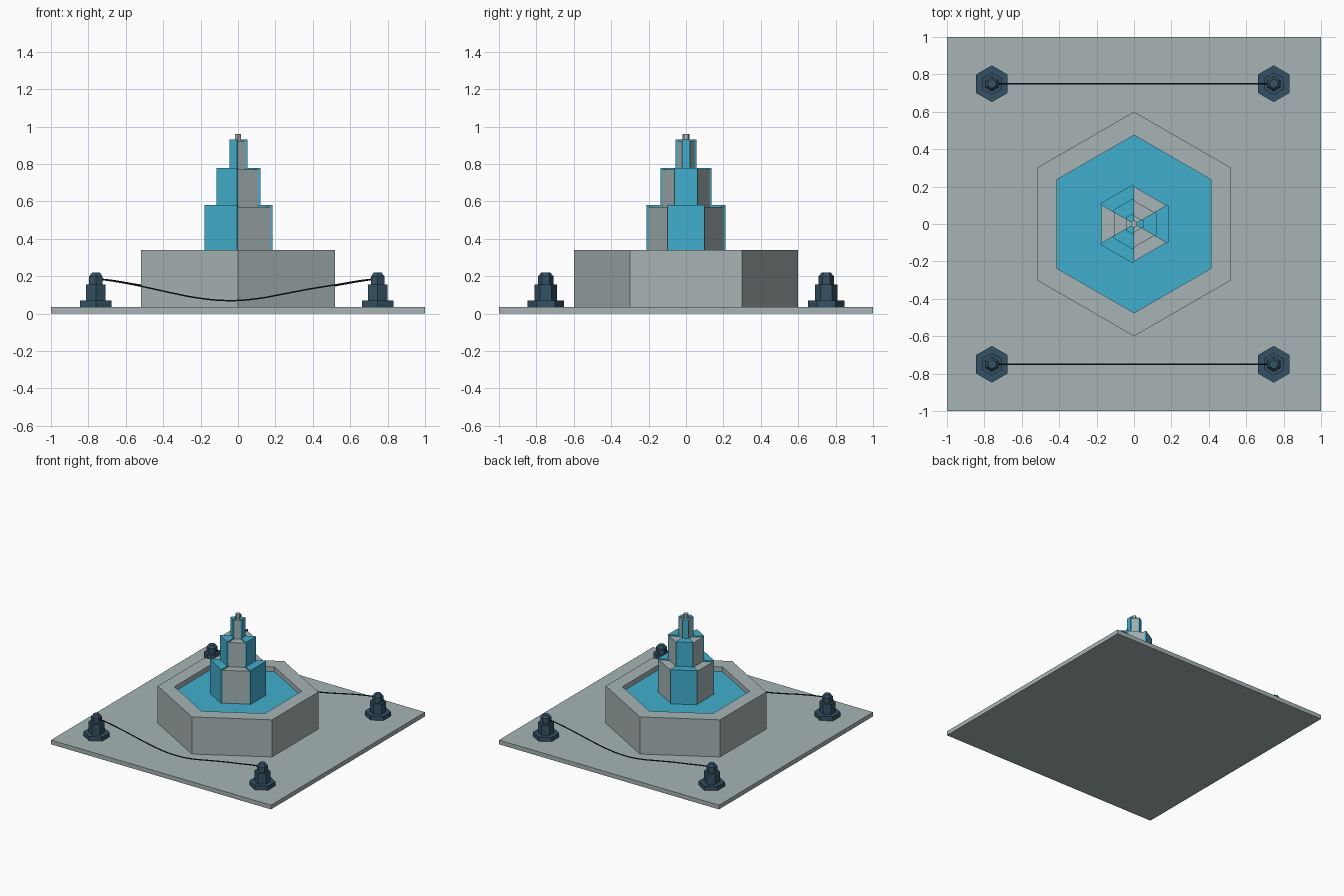
import bpy, math
from mathutils import Vector

if "Cube" in bpy.data.objects:
    bpy.data.objects.remove(bpy.data.objects["Cube"])


def material(name, rgb):
    m = bpy.data.materials.new(name)
    m.diffuse_color = (*rgb, 1)
    m.use_nodes = True
    m.node_tree.nodes["Principled BSDF"].inputs["Base Color"].default_value = m.diffuse_color
    return m


STONE = material("grey_stone", (0.385, 0.455, 0.455))
WATER = material("blue_water", (0.052, 0.43, 0.61))
IRON = material("navy_iron", (0.034, 0.083, 0.127))
ROPE = material("dark_rope", (0.012, 0.025, 0.034))


def mesh_object(name, verts, faces, mat):
    me = bpy.data.meshes.new(name)
    me.from_pydata(verts, [], faces)
    me.materials.append(mat)
    ob = bpy.data.objects.new(name, me)
    bpy.context.collection.objects.link(ob)
    return ob


def prism(name, outline, z0, z1, mat):
    """Extrude a counter-clockwise outline from z0 to z1."""
    n = len(outline)
    verts = [(p[0], p[1], z) for z in (z0, z1) for p in outline]
    faces = [tuple(reversed(range(n))), tuple(range(n, 2 * n))]
    faces += [(i, (i + 1) % n, n + (i + 1) % n, n + i) for i in range(n)]
    return mesh_object(name, verts, faces, mat)


def corner(r, i):
    a = math.radians(60 * i - 30)
    return Vector((r * math.cos(a), r * math.sin(a)))


def hexagon(r):
    return [corner(r, i) for i in range(6)]


def lathe6(name, profile, mat, closed=False, centre=(0, 0)):
    """Six-sided turned shape from (radius, z) points."""
    n = len(profile)
    verts = [(p[0] + centre[0], p[1] + centre[1], z)
             for r, z in profile for p in hexagon(r)]
    faces = []
    for k in range(n if closed else n - 1):
        a, b = k * 6, (k + 1) % n * 6
        for i in range(6):
            j = (i + 1) % 6
            faces.append((a + i, a + j, b + j, b + i))
    if not closed:
        faces.append(tuple(reversed(range(6))))
        faces.append(tuple(range(n * 6 - 6, n * 6)))
    return mesh_object(name, verts, faces, mat)


# paved base
prism("base_slab", [(-1, -1), (1, -1), (1, 1), (-1, 1)], 0, 0.035, STONE)

# basin wall and water
WATER_Z = 0.30
lathe6("basin_wall", [(0.6, 0.035), (0.6, 0.34), (0.475, 0.34), (0.475, 0.035)],
       STONE, closed=True)
prism("basin_water", hexagon(0.475), WATER_Z - 0.02, WATER_Z, WATER)

# stepped tower
TIERS = [(0.2, WATER_Z, 0.57), (0.125, 0.57, 0.77), (0.045, 0.77, 0.922)]
lathe6("tower", [(0.2, WATER_Z - 0.01), (0.2, 0.57), (0.125, 0.57), (0.125, 0.77),
                 (0.045, 0.77), (0.045, 0.922), (0.02, 0.922), (0.02, 0.962)], STONE)

# water sheets on every second side, over the step and down the face
T = 0.012
for k, (r, z0, z1) in enumerate(TIERS):
    inner = TIERS[k + 1][0] if k < 2 else 0.02
    for s in (0, 2, 4):
        ang = math.radians(60 * s)
        off = Vector((math.cos(ang), math.sin(ang))) * T
        a, b = corner(r, s), corner(r, s + 1)
        prism(f"water_fall_{k}_{s}", [a, a + off, b + off, b], z0, z1 + 0.01, WATER)
        prism(f"water_step_{k}_{s}", [corner(inner, s), a, b, corner(inner, s + 1)],
              z1, z1 + 0.01, WATER)

# bollards
for x in (-0.76, 0.747):
    for y in (-0.75, 0.75):
        lathe6("bollard", [(0.098, 0.035), (0.098, 0.07), (0.06, 0.07), (0.06, 0.155),
                           (0.041, 0.155), (0.041, 0.2), (0.025, 0.219)],
               IRON, centre=(x, y))

# sagging ropes
SAG = [(-.755, .187), (-.64, .17), (-.5, .143), (-.35, .11), (-.2, .082), (-.05, .07),
       (.1, .08), (.25, .107), (.4, .135), (.55, .159), (.65, .176), (.745, .187)]
for name, y, flip in (("front_rope", -0.75, 1), ("back_rope", 0.75, -1)):
    cu = bpy.data.curves.new(name, "CURVE")
    cu.dimensions = "3D"
    cu.bevel_depth = 0.0045
    cu.bevel_resolution = 1
    sp = cu.splines.new("BEZIER")
    sp.bezier_points.add(len(SAG) - 1)
    for bp, (x, z) in zip(sp.bezier_points, SAG):
        bp.co = (x if flip > 0 else -0.01 - x, y, z)
        bp.handle_left_type = bp.handle_right_type = "AUTO"
    sp.resolution_u = 4
    cu.materials.append(ROPE)
    bpy.context.collection.objects.link(bpy.data.objects.new(name, cu))
